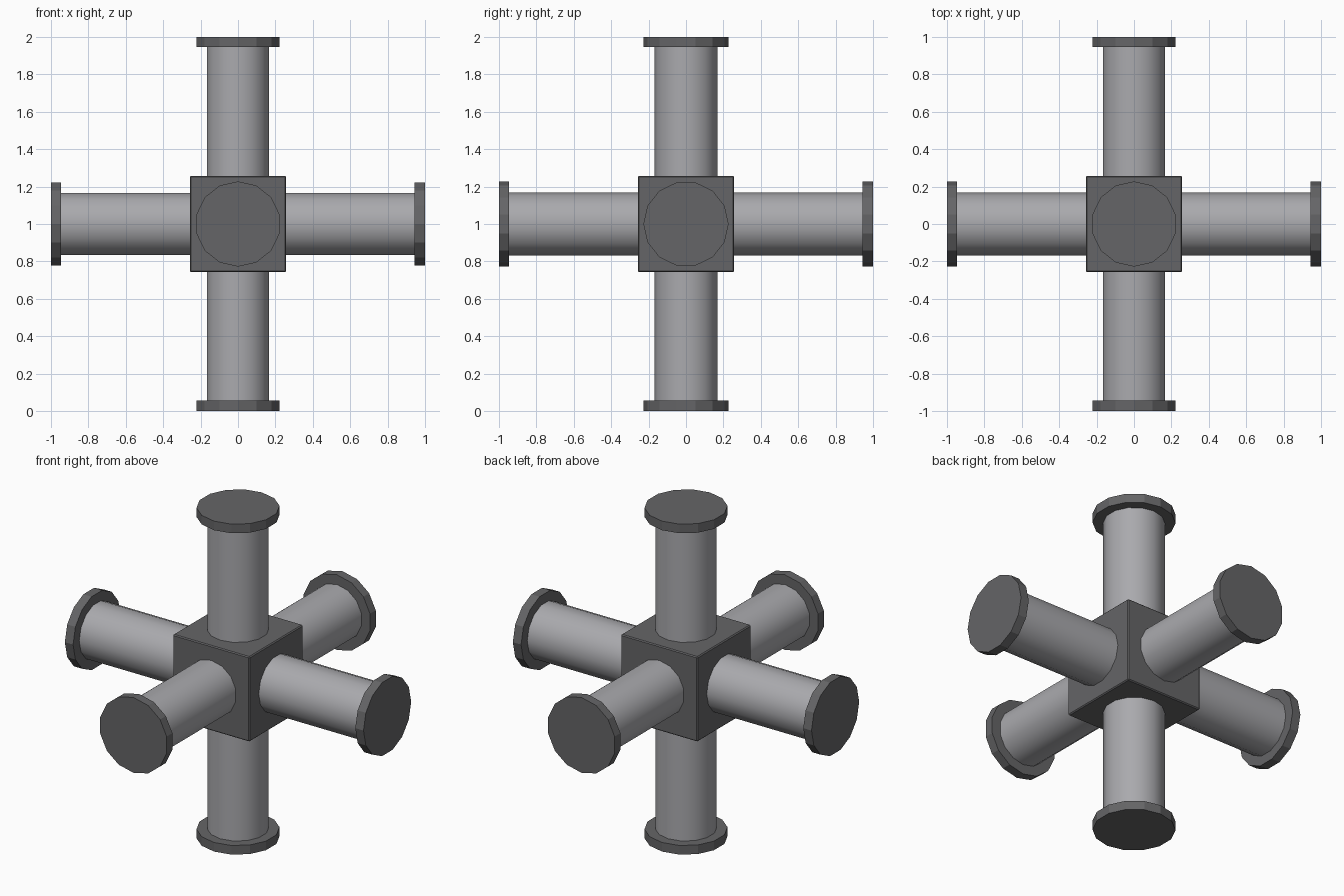
import bpy
import math
from mathutils import Matrix, Vector

SIDES = 14
BOX_HALF = 0.257
PIPE_RADIUS = 0.169
CAP_RADIUS = 0.228
CAP_DEPTH = 0.055
CENTRE = Vector((0, 0, 1))

if "Cube" in bpy.data.objects:
    bpy.data.objects.remove(bpy.data.objects["Cube"], do_unlink=True)


def make_material(name, colour):
    mat = bpy.data.materials.new(name)
    mat.use_nodes = True
    mat.diffuse_color = colour
    mat.node_tree.nodes["Principled BSDF"].inputs["Base Color"].default_value = colour
    return mat


light_grey = make_material("light grey", (0.40, 0.40, 0.42, 1))
dark_grey = make_material("dark grey", (0.13, 0.13, 0.135, 1))


def add_cylinder(name, frame, radius, start, end, mat):
    """Prism along the frame's local z, from start to end out of the centre."""
    bpy.ops.mesh.primitive_cylinder_add(vertices=SIDES, radius=radius, depth=end - start)
    obj = bpy.context.object
    obj.name = name
    obj.data.transform(Matrix.Translation((0, 0, (start + end) / 2)))
    obj.data.transform(frame)
    obj.location = CENTRE
    obj.data.materials.append(mat)
    return obj


# Central junction block with slightly softened edges
bpy.ops.mesh.primitive_cube_add(size=2 * BOX_HALF, location=CENTRE)
block = bpy.context.object
block.name = "junction_block"
block.data.materials.append(dark_grey)
bevel = block.modifiers.new("edge bevel", "BEVEL")
bevel.width = 0.006
bevel.segments = 1

# Each arm: outward direction and the direction a polygon corner points to
X, Y, Z = Vector((1, 0, 0)), Vector((0, 1, 0)), Vector((0, 0, 1))
arms = {
    "left": (X, Y), "right": (-X, Y),
    "back": (Y, Z), "front": (-Y, Z),
    "top": (Z, Y), "bottom": (-Z, Y),
}
for side, (out, corner) in arms.items():
    frame = Matrix((corner.cross(out), corner, out)).transposed().to_4x4()
    pipe = add_cylinder(side + "_pipe", frame, PIPE_RADIUS, BOX_HALF - 0.05, 1 - CAP_DEPTH / 2, light_grey)
    bpy.ops.object.shade_smooth_by_angle(angle=math.radians(40))
    add_cylinder(side + "_end_cap", frame, CAP_RADIUS, 1 - CAP_DEPTH, 1, dark_grey)
